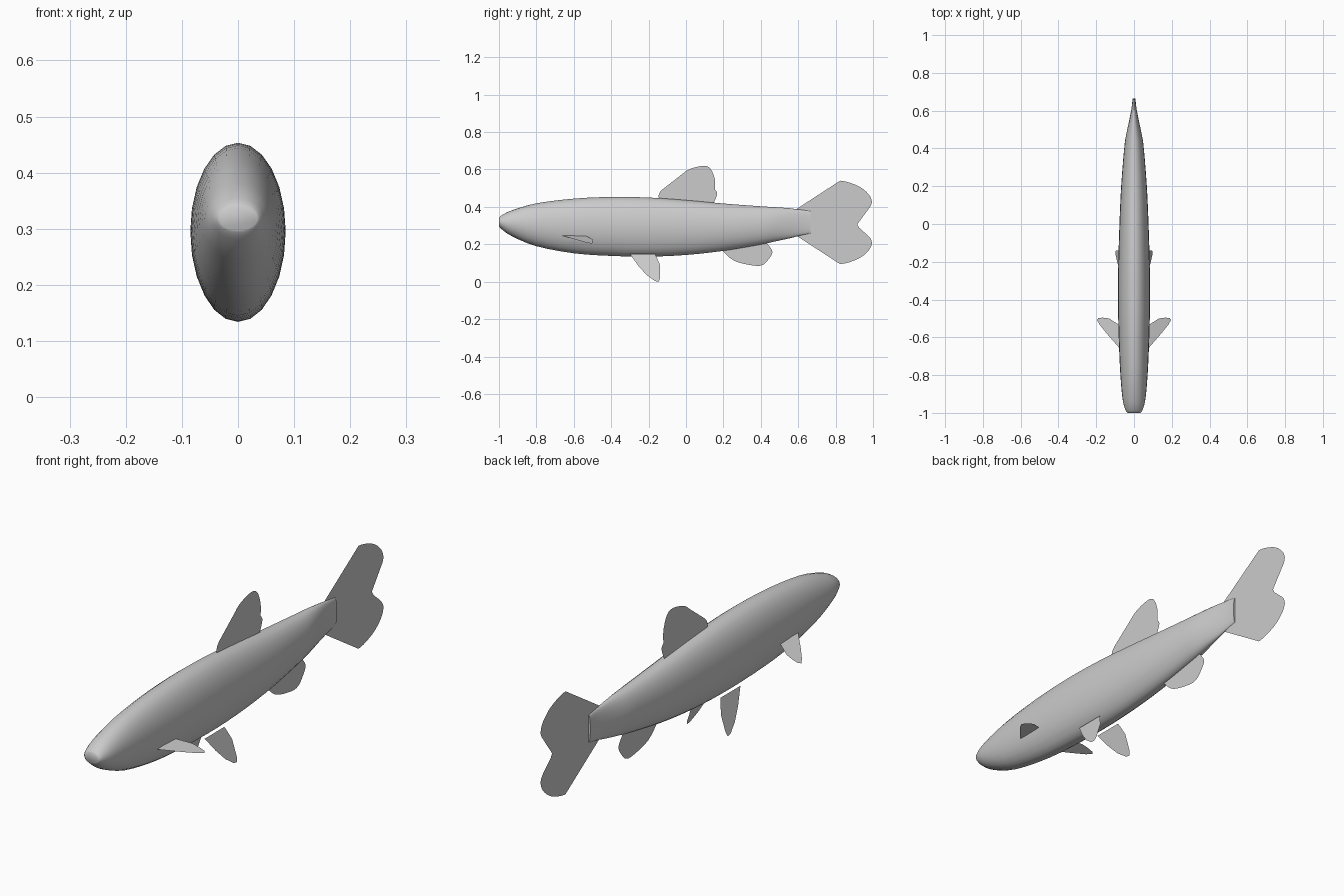
import bpy, bmesh, math
from mathutils import Vector

cube = bpy.data.objects.get("Cube")
if cube:
    bpy.data.objects.remove(cube, do_unlink=True)

grey = bpy.data.materials.new("plain_grey")
grey.use_nodes = True
colour = (0.6, 0.6, 0.6, 1)
grey.diffuse_color = colour
grey.node_tree.nodes["Principled BSDF"].inputs["Base Color"].default_value = colour


def smooth_path(points, steps):
    """Interpolate a list of points with a Catmull-Rom spline."""
    pts = [Vector(p) for p in points]
    pts = [pts[0]] + pts + [pts[-1]]
    path = []
    for a, b, c, d in zip(pts, pts[1:], pts[2:], pts[3:]):
        for i in range(steps):
            t = i / steps
            path.append(b + 0.5 * t * (c - a + t * (2*a - 5*b + 4*c - d + t * (3*(b - c) + d - a))))
    return path + [pts[-1]]


def finish(name, bm):
    mesh = bpy.data.meshes.new(name)
    bm.to_mesh(mesh)
    bm.free()
    mesh.materials.append(grey)
    obj = bpy.data.objects.new(name, mesh)
    bpy.context.collection.objects.link(obj)
    return obj


def fin(name, points):
    """Single flat sheet from a closed outline."""
    bm = bmesh.new()
    face = bm.faces.new([bm.verts.new(p) for p in points])
    bmesh.ops.triangulate(bm, faces=[face])
    return finish(name, bm)


def upright_fin(name, outline, steps=4):
    return fin(name, [(0, p.x, p.y) for p in smooth_path(outline, steps)])


# Body: elliptical sections as (y, bottom, top, half width)
SIDES = 24
sections = [
    (-1.0, .297, .341, .035), (-.985, .28, .355, .045), (-.93, .243, .382, .06),
    (-.8, .19, .419, .072), (-.6, .152, .444, .081), (-.4, .138, .453, .085),
    (-.2, .134, .45, .083), (0, .143, .436, .077), (.2, .165, .418, .068),
    (.4, .199, .403, .052), (.47, .214, .399, .042), (.55, .231, .393, .025),
    (.62, .249, .384, .012), (.665, .258, .377, .008),
]
bm = bmesh.new()
rings = []
for y, low, high, half in smooth_path(sections, 3):
    ring = []
    for i in range(SIDES):
        a = math.tau * i / SIDES
        ring.append(bm.verts.new((half * math.cos(a), y,
                                  (low + high) / 2 + (high - low) / 2 * math.sin(a))))
    rings.append(ring)
for r, s in zip(rings, rings[1:]):
    for i in range(SIDES):
        j = (i + 1) % SIDES
        bm.faces.new((r[i], r[j], s[j], s[i]))
bm.faces.new(rings[0])
bm.faces.new(rings[-1])
bmesh.ops.recalc_face_normals(bm, faces=bm.faces[:])
body = finish("body", bm)
bpy.ops.object.select_all(action="DESELECT")
body.select_set(True)
bpy.context.view_layer.objects.active = body
bpy.ops.object.shade_smooth_by_angle(angle=math.radians(60))

# Dorsal and anal fins
upright_fin("dorsal_fin", [
    (-.13, .435), (-.147, .453), (-.13, .49), (-.05, .545), (.005, .595), (.086, .619),
    (.13, .605), (.155, .545), (.152, .5), (.167, .47), (.145, .415)])
upright_fin("anal_fin", [
    (.19, .172), (.257, .112), (.364, .086), (.41, .09), (.44, .118),
    (.462, .16), (.433, .205), (.42, .22)])

# Tail fin: upper lobe mirrored below the centre line
MID = .317
lobe = smooth_path([(.824, .54), (.87, .531), (.936, .503), (.985, .455),
                    (.988, .405), (.925, .345), (.914, MID)], 4)
upper = [Vector((.59, .388))] + lobe
lower = [Vector((p.x, 2 * MID - p.y)) for p in reversed(upper[:-1])]
fin("tail_fin", [(0, p.x, p.y) for p in upper + lower])

# Paired fins: pectoral outlines run in (x, y), pelvic in (y, z)
pectoral = [(.075, -.66), (.085, -.648), (.14, -.585), (.182, -.533), (.196, -.508),
            (.188, -.497), (.165, -.496), (.132, -.5), (.085, -.53), (.07, -.54)]
pelvic = [(-.3, .148), (-.255, .085), (-.21, .035), (-.165, .003), (-.145, .001),
          (-.139, .02), (-.139, .09), (-.15, .115), (-.165, .148)]
for side, label in ((1, "left"), (-1, "right")):
    fin(label + "_pectoral_fin",
        [(side * x, y, .244 - .34 * (x - .08)) for x, y in pectoral])
    fin(label + "_pelvic_fin",
        [(side * (.098 - .32 * z), y, z) for y, z in pelvic])
